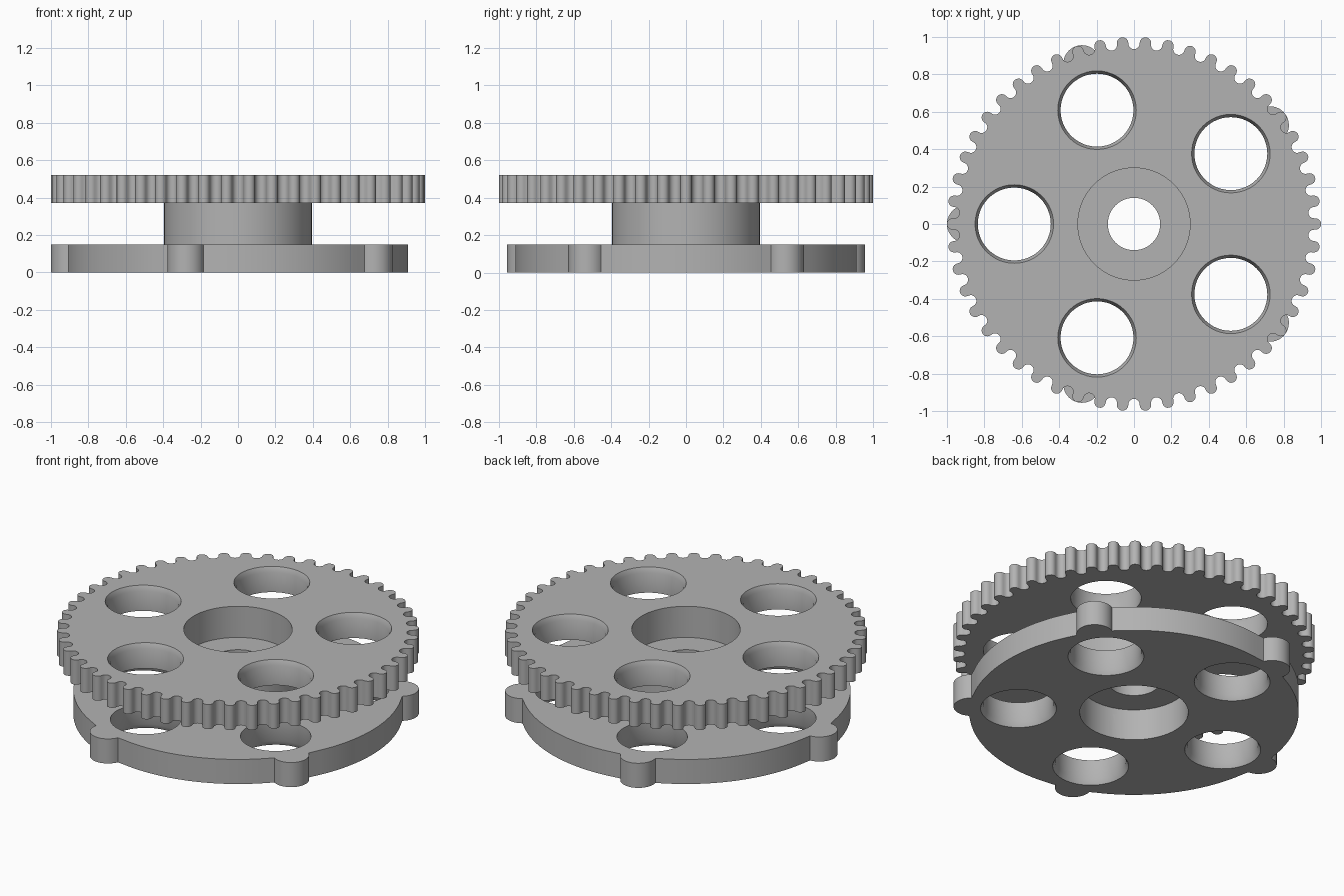
import bpy, bmesh
from math import cos, sin, pi, radians, asin

old = bpy.data.objects.get("Cube")
if old:
    bpy.data.objects.remove(old)

HEIGHT, PLATE = 0.52, 0.15      # total height, plate thickness
BORE, HOLE, THROAT = 0.30, 0.21, 0.195
HOLE_RING = 0.64
SPOKES = [radians(36 + 72 * i) for i in range(5)]

grey = bpy.data.materials.new("grey plastic")
grey.use_nodes = True
grey.diffuse_color = (0.45, 0.45, 0.45, 1)
grey.node_tree.nodes["Principled BSDF"].inputs["Base Color"].default_value = grey.diffuse_color


def make_object(name, bm):
    bmesh.ops.recalc_face_normals(bm, faces=bm.faces)
    mesh = bpy.data.meshes.new(name)
    bm.to_mesh(mesh)
    bm.free()
    mesh.materials.append(grey)
    obj = bpy.data.objects.new(name, mesh)
    bpy.context.collection.objects.link(obj)
    return obj


def smooth(obj):
    bpy.ops.object.select_all(action='DESELECT')
    bpy.context.view_layer.objects.active = obj
    obj.select_set(True)
    bpy.ops.object.shade_smooth_by_angle(angle=radians(30))


def arc(cx, cy, r, start, end, steps):
    return [(cx + r * cos(a), cy + r * sin(a))
            for a in (start + (end - start) * i / steps for i in range(steps + 1))]


def prism(bm, outline, z0, z1):
    face = bm.faces.new([bm.verts.new((x, y, z0)) for x, y in outline])
    top = bmesh.ops.extrude_face_region(bm, geom=[face], use_keep_orig=True)
    verts = [v for v in top["geom"] if isinstance(v, bmesh.types.BMVert)]
    bmesh.ops.translate(bm, vec=(0, 0, z1 - z0), verts=verts)


def lathe(bm, profile, cx=0, cy=0, steps=64):
    """Revolve a closed (radius, z) profile; radius 0 collapses to a point."""
    rings = [[bm.verts.new((cx + r * cos(2 * pi * i / steps), cy + r * sin(2 * pi * i / steps), z))
              for i in range(steps)] for r, z in profile]
    for k, a in enumerate(rings):
        b = rings[(k + 1) % len(rings)]
        if profile[k][0] == 0 and profile[(k + 1) % len(rings)][0] == 0:
            continue
        for i in range(steps):
            j = (i + 1) % steps
            bm.faces.new((a[i], a[j], b[j], b[i]))
    bmesh.ops.remove_doubles(bm, verts=bm.verts, dist=1e-5)


def plate(name, outline, flipped):
    """Plate with a central bore and five chamfered holes, widest on the outer side."""
    def z(v):
        return HEIGHT - v if flipped else v

    bm = bmesh.new()
    prism(bm, outline, z(0), z(PLATE))
    obj = make_object(name, bm)

    bm = bmesh.new()
    over = PLATE + 0.02
    lathe(bm, [(0, z(-0.02)), (BORE, z(-0.02)), (BORE, z(over)), (0, z(over))])
    for a in SPOKES:
        lathe(bm, [(0, z(-0.02)), (HOLE, z(-0.02)), (HOLE, z(0)), (THROAT, z(0.03)),
                   (THROAT, z(over)), (0, z(over))], HOLE_RING * cos(a), HOLE_RING * sin(a), 48)
    cutter = make_object("hole_cutter", bm)
    cutter.hide_render = True

    mod = obj.modifiers.new("holes", 'BOOLEAN')
    mod.operation, mod.solver, mod.object = 'DIFFERENCE', 'EXACT', cutter
    bpy.context.view_layer.objects.active = obj
    bpy.ops.object.modifier_apply(modifier=mod.name)
    bpy.data.objects.remove(cutter)
    smooth(obj)


# Lower plate: a disc with five round lobes
DISC, LOBE_RING, LOBE = 0.91, 0.90, 0.10
half = 2 * asin(LOBE / (2 * DISC))          # angle from lobe centre to its meeting point
outline = []
for a in SPOKES:
    outline += arc(LOBE_RING * cos(a), LOBE_RING * sin(a), LOBE, a - 1.5, a + 1.5, 20)
    outline += arc(0, 0, DISC, a + half, a + radians(72) - half, 24)[1:-1]
plate("lower_plate", outline, False)

# Upper plate: rim of rounded teeth and rounded gaps
TEETH, ROUND = 50, 0.0305
outline = []
for i in range(TEETH):
    a = 2 * pi * i / TEETH
    b = a + pi / TEETH
    outline += arc(0.9695 * cos(a), 0.9695 * sin(a), ROUND, a - pi / 2, a + pi / 2, 10)
    outline += arc(0.965 * cos(b), 0.965 * sin(b), ROUND, b - pi / 2, b - 3 * pi / 2, 10)[1:-1]
plate("toothed_plate", outline, True)

# Hub: sleeve between the plates with a bored web inside
bm = bmesh.new()
lathe(bm, [(0.395, PLATE), (0.395, HEIGHT - PLATE), (BORE, HEIGHT - PLATE), (BORE, 0.33),
           (0.14, 0.33), (0.14, 0.19), (BORE, 0.19), (BORE, PLATE)])
smooth(make_object("hub", bm))
